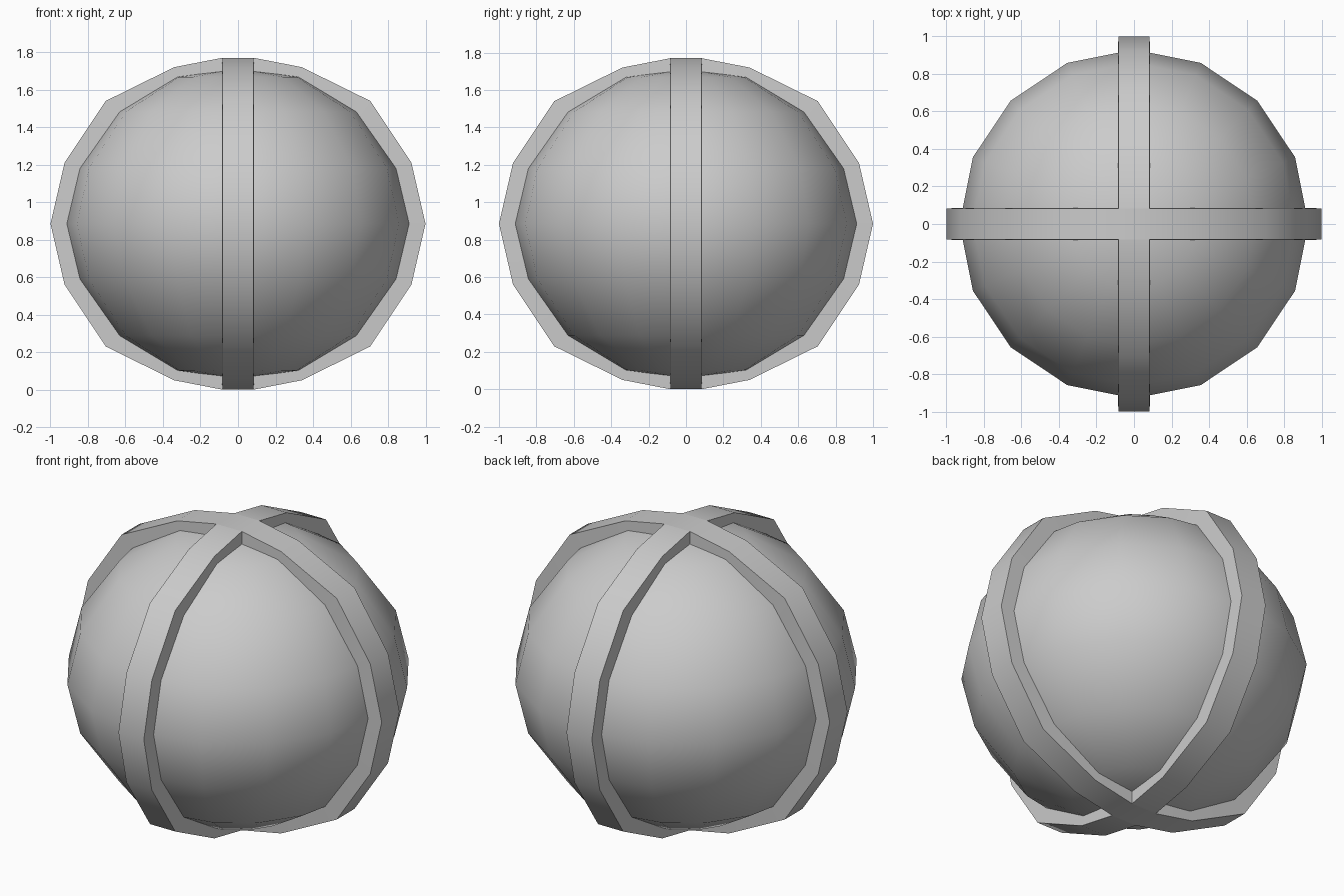
import bpy, bmesh, math

if "Cube" in bpy.data.objects:
    bpy.data.objects.remove(bpy.data.objects["Cube"])

CZ = 0.885  # centre height


def finish(name, bm):
    bmesh.ops.remove_doubles(bm, verts=bm.verts, dist=1e-5)
    bmesh.ops.recalc_face_normals(bm, faces=bm.faces)
    me = bpy.data.meshes.new(name)
    bm.to_mesh(me)
    bm.free()
    ob = bpy.data.objects.new(name, me)
    bpy.context.collection.objects.link(ob)
    ob.location.z = CZ
    bpy.ops.object.select_all(action='DESELECT')
    ob.select_set(True)
    bpy.context.view_layer.objects.active = ob
    bpy.ops.object.shade_smooth_by_angle(angle=math.radians(42))
    return ob


# Squashed ball: half profile mirrored in z and turned in 16 steps
half = [(0, .828), (.338, .783), (.648, .597), (.86, .295), (.93, 0)]
profile = half + [(r, -z) for r, z in reversed(half[:-1])]
bm = bmesh.new()
vs = [bm.verts.new((r, 0, z)) for r, z in profile]
es = [bm.edges.new(p) for p in zip(vs, vs[1:])]
bmesh.ops.spin(bm, geom=vs + es, cent=(0, 0, 0), axis=(0, 0, 1),
               angle=math.tau, steps=16, use_duplicate=False)
finish("ball", bm)

# Raised bands: one quadrant of the outline mirrored to a full loop
quad = [(1, 0), (.925, .325), (.705, .655), (.34, .835), (.083, .885)]
upper = quad + [(-x, z) for x, z in reversed(quad)]
loop = upper[:-1] + [(-x, -z) for x, z in upper[:-1]]


def band(name, turn):
    bm = bmesh.new()
    # slightly tapered cross-section: scale of outline, offset across the band
    section = [(1, -.083), (1, .083), (.86, .088), (.86, -.088)]
    rings = [[bm.verts.new((x * s, w, z * s)) for s, w in section] for x, z in loop]
    for a, b in zip(rings, rings[1:] + rings[:1]):
        for i in range(4):
            j = (i + 1) % 4
            bm.faces.new((a[i], a[j], b[j], b[i]))
    finish(name, bm).rotation_euler.z = turn


band("band_side_to_side", 0)
band("band_front_to_back", math.pi / 2)
